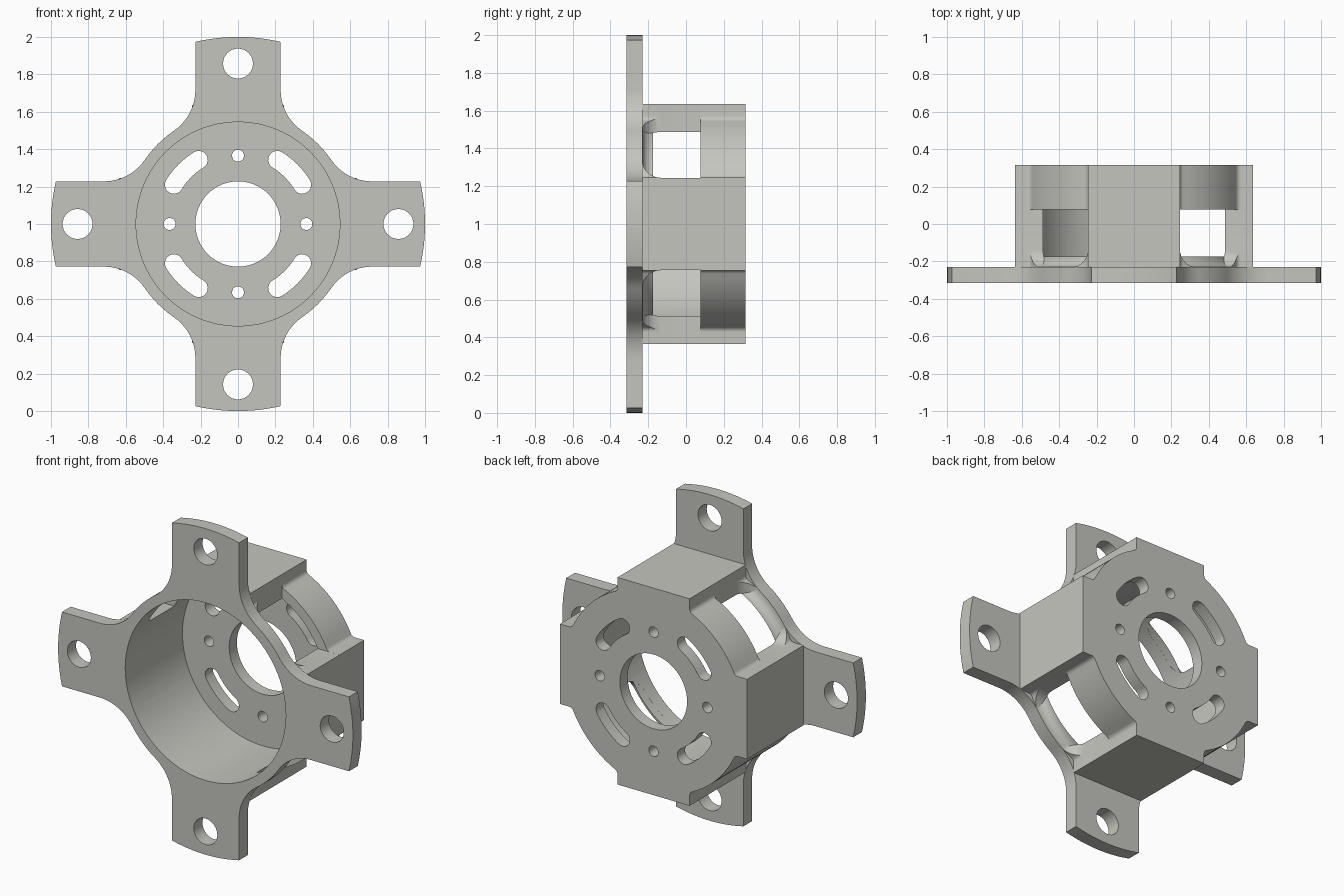
import bpy, bmesh, math
from math import sin, cos, pi
from mathutils import Matrix

if "Cube" in bpy.data.objects:
    bpy.data.objects.remove(bpy.data.objects["Cube"])

FRONT, STEP, FLOOR, BACK = -0.315, -0.23, 0.24, 0.315   # depths along y
BORE, HUB = 0.545, 0.605                                # inner and outer wall radii

grey = bpy.data.materials.new("warm_grey")
grey.diffuse_color = (0.56, 0.56, 0.52, 1)
grey.use_nodes = True
grey.node_tree.nodes["Principled BSDF"].inputs["Base Color"].default_value = grey.diffuse_color


def arc(cx, cz, r, a0, a1, n):
    return [(cx + r * cos(a0 + (a1 - a0) * i / n),
             cz + r * sin(a0 + (a1 - a0) * i / n)) for i in range(n + 1)]


def circle(cx, cz, r, n=32):
    return arc(cx, cz, r, 0, 2 * pi, n)[:-1]


def turn(pts, a):
    return [(x * cos(a) - z * sin(a), x * sin(a) + z * cos(a)) for x, z in pts]


def four(pts):
    return [turn(pts, k * pi / 2) for k in range(4)]


def cross_outline(end, w, fillet, n):
    """Round hub with four arms of half width w, blended with concave fillets."""
    c = math.sqrt((HUB + fillet) ** 2 - (w + fillet) ** 2)
    t = math.atan2(w + fillet, c)
    lower = arc(c, w + fillet, fillet, 1.5 * pi, pi + t, n)
    upper = [(z, x) for x, z in reversed(lower)]
    quarter = end + lower + arc(0, 0, HUB, t, pi / 2 - t, 14)[1:-1] + upper
    return [p for q in four(quarter) for p in q]


def finish(name, bm):
    bmesh.ops.recalc_face_normals(bm, faces=bm.faces)
    me = bpy.data.meshes.new(name)
    bm.to_mesh(me)
    bm.free()
    me.materials.append(grey)
    ob = bpy.data.objects.new(name, me)
    ob.location.z = 1
    bpy.context.collection.objects.link(ob)
    return ob


def plate(name, loops, y0, y1):
    """Fill the first loop, leaving the others as holes, and extrude along y."""
    bm = bmesh.new()
    edges = []
    for loop in loops:
        vs = [bm.verts.new((x, y0, z)) for x, z in loop]
        edges += [bm.edges.new((vs[i - 1], vs[i])) for i in range(len(vs))]
    bmesh.ops.triangle_fill(bm, edges=edges, use_beauty=True, normal=(0, -1, 0))
    res = bmesh.ops.extrude_face_region(bm, geom=bm.faces[:])
    top = [g for g in res["geom"] if isinstance(g, bmesh.types.BMVert)]
    bmesh.ops.translate(bm, verts=top, vec=(0, y1 - y0, 0))
    return finish(name, bm)


def window_cutter(k):
    """Box between two arm blocks, rounded where it meets the flange."""
    lo, hi, y0, y1 = 0.2448, 0.8, STEP - 0.004, 0.077
    bm = bmesh.new()
    bmesh.ops.create_cube(bm, size=1)
    for v in bm.verts:
        v.co = (lo if v.co.x < 0 else hi, y0 if v.co.y < 0 else y1,
                lo if v.co.z < 0 else hi)
    mids = [(e, (e.verts[0].co + e.verts[1].co) / 2) for e in bm.edges]
    rounded = [e for e, m in mids if abs(m.y - y0) < 1e-4
               and (abs(m.x - lo) < 1e-4 or abs(m.z - lo) < 1e-4)]
    bmesh.ops.bevel(bm, geom=rounded, offset=0.1, segments=8, profile=0.5,
                    affect='EDGES')
    bm.transform(Matrix.Rotation(k * pi / 2, 4, 'Y'))
    return finish("window_cutter", bm)


def smooth(ob):
    bpy.ops.object.select_all(action='DESELECT')
    ob.select_set(True)
    bpy.context.view_layer.objects.active = ob
    bpy.ops.object.shade_smooth_by_angle(angle=math.radians(30))


# mounting flange with four curved-end arms
a = math.asin(0.228)
flange = plate("mounting_flange",
               [cross_outline(arc(0, 0, 1, -a, a, 12), 0.228, 0.265, 12),
                circle(0, 0, BORE, 96)] + four(circle(0.858, 0, 0.08)),
               FRONT, STEP)

# housing body: back face holes and slots run through, then the bore is cut
s = math.radians(31.4)
e = pi / 2 - s
slot = (arc(0, 0, 0.45, s, e, 12)
        + arc(0.402 * cos(e), 0.402 * sin(e), 0.048, e, e + pi, 10)[1:-1]
        + arc(0, 0, 0.354, e, s, 12)
        + arc(0.402 * cos(s), 0.402 * sin(s), 0.048, s + pi, s + 2 * pi, 10)[1:-1])
body = plate("housing_body",
             [cross_outline([(0.635, -0.245), (0.635, 0.245)], 0.245, 0.03, 6),
              circle(0, 0, 0.228, 64)] + four(slot) + four(circle(0.365, 0, 0.032, 20)),
             STEP, BACK)
cutters = [plate("bore_cutter", [circle(0, 0, BORE, 96)], -0.5, FLOOR)]
cutters += [window_cutter(k) for k in range(4)]
for c in cutters:
    c.hide_render = True
    mod = body.modifiers.new("cut", 'BOOLEAN')
    mod.operation, mod.solver, mod.object = 'DIFFERENCE', 'EXACT', c
bpy.context.view_layer.update()
cut = bpy.data.meshes.new_from_object(
    body.evaluated_get(bpy.context.evaluated_depsgraph_get()))
body.modifiers.clear()
body.data = cut
for c in cutters:
    bpy.data.objects.remove(c)

# concave lip between the bore and the flange at the window sills
ri, ro, top = BORE + 0.0005, HUB - 0.002, -0.175
section = [(ri, STEP)] + [(ro - (ro - ri) * cos(t), top - (top - STEP) * sin(t))
                          for t in [i * pi / 12 for i in range(7)]]
bm = bmesh.new()
rings = [[bm.verts.new((r * cos(j * pi / 48), y, r * sin(j * pi / 48)))
          for r, y in section] for j in range(96)]
for j in range(96):
    for i in range(len(section)):
        bm.faces.new((rings[j - 1][i - 1], rings[j - 1][i], rings[j][i], rings[j][i - 1]))
lip = finish("window_sill_lip", bm)

for ob in (flange, body, lip):
    smooth(ob)
